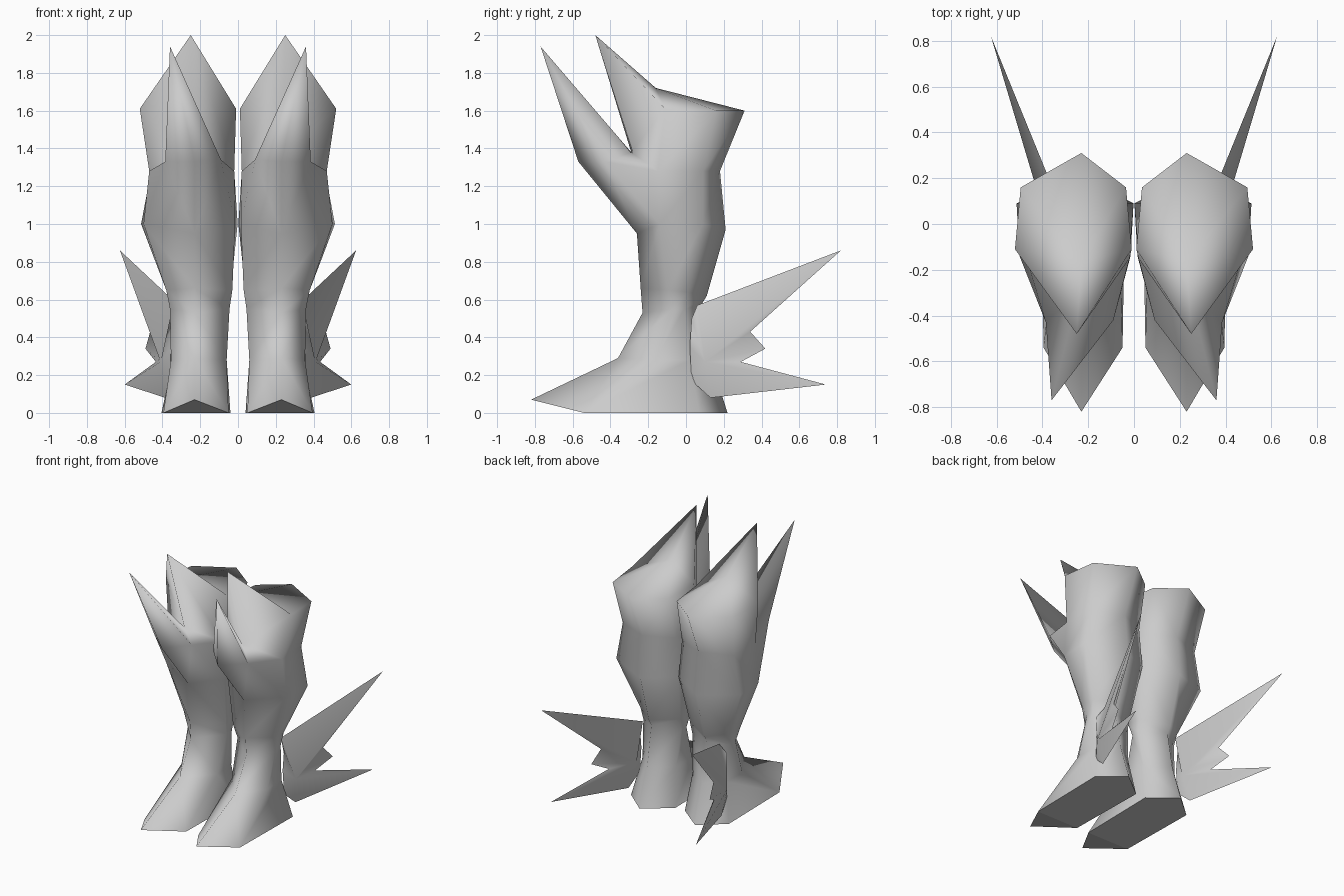
import bpy, bmesh, math

cube = bpy.data.objects.get("Cube")
if cube:
    bpy.data.objects.remove(cube)

GREY = (0.6, 0.6, 0.6, 1)
grey = bpy.data.materials.new("grey_armour")
grey.use_nodes = True
grey.diffuse_color = GREY
grey.node_tree.nodes["Principled BSDF"].inputs["Base Color"].default_value = GREY


def build(name, points, faces, angle):
    """Make the part for the left boot and its mirror for the right boot."""
    for side, sign in (("left", 1), ("right", -1)):
        bm = bmesh.new()
        verts = [bm.verts.new((sign * x, y, z)) for x, y, z in points]
        for face in faces:
            bm.faces.new([verts[i] for i in face])
        bmesh.ops.recalc_face_normals(bm, faces=bm.faces)
        mesh = bpy.data.meshes.new(name)
        bm.to_mesh(mesh)
        bm.free()
        mesh.materials.append(grey)
        obj = bpy.data.objects.new(side + "_" + name, mesh)
        bpy.context.collection.objects.link(obj)
        bpy.ops.object.select_all(action="DESELECT")
        obj.select_set(True)
        bpy.context.view_layer.objects.active = obj
        bpy.ops.object.shade_smooth_by_angle(angle=math.radians(angle))
        # The sole stays flat
        for poly in mesh.polygons:
            if poly.normal.z < -.9:
                poly.use_smooth = False


# Boot: six-sided rings from sole to rim
# inner x, outer x, back inset, then (y, z) of front, front sides, back sides, back
rings = [
    (.05, .395, -.01, (-.82, .07), (-.54, 0), (.07, 0), (.22, 0)),
    (.06, .355, .01, (-.36, .29), (-.16, .28), (.02, .28), (.13, .28)),
    (.045, .36, 0, (-.23, .53), (-.07, .55), (-.01, .55), (.08, .57)),
    (.03, .38, .01, (-.24, .66), (-.1, .65), (.01, .64), (.11, .62)),
    (.015, .5, -.013, (-.26, .95), (-.14, 1), (.09, 1), (.21, .97)),
    (.02, .47, .01, (-.57, 1.33), (-.15, 1.28), (.09, 1.28), (.18, 1.28)),
    (.01, .52, .025, (-.48, 2), (-.11, 1.61), (.16, 1.6), (.31, 1.6)),
]
points = []
for inner, outer, inset, front, front_side, back_side, back in rings:
    middle = .25 if front[1] > 1.5 else .23
    points += [(middle, *front), (outer, *front_side), (outer - inset, *back_side),
               (.23, *back), (inner + inset, *back_side), (inner, *front_side)]

# Cap peak, knee spike tip, its base corners, and the notch behind it
top = len(points) - 6
knee = top - 6
calf = knee - 6
peak, tip, outer_base, inner_base, notch = range(top + 6, top + 11)
points += [(.23, -.16, 1.72), (.36, -.77, 1.94), (.385, -.43, 1.33),
           (.09, -.42, 1.34), (.24, -.29, 1.38)]

faces = [(0, 1, 5), (1, 2, 3, 4, 5)]                    # toe and sole
faces += [(0, 1, 6), (1, 7, 6), (0, 6, 5), (5, 6, 11)]  # instep
for start in range(0, top, 6):
    for i in range(6):
        a, b = start + i, start + (i + 1) % 6
        if start in (0, calf) and i in (0, 5):
            continue
        # The thigh starts at the notch, behind the knee spike
        low_a, low_b = [notch if v == knee else v for v in (a, b)]
        faces.append((low_a, low_b, b + 6, a + 6))
# Knee guard: swells from the calf into the spike
for base, i in ((outer_base, 1), (inner_base, 5)):
    faces += [(calf, knee, base), (calf, base, calf + i),
              (calf + i, base, knee + i), (tip, knee, base),
              (tip, base, notch), (base, knee + i, notch)]
faces += [(top + i, top + (i + 1) % 6, peak) for i in range(6)]
build("boot", points, faces, 180)

# Ankle wing: jagged thin blade, thickest near its root
wing = [(.625, .82, .86), (.465, .34, .43), (.49, .42, .34), (.435, .29, .27),
        (.6, .74, .15), (.385, .13, .08), (.36, .03, .17), (.355, .02, .35),
        (.36, .03, .5), (.315, .06, .57)]
n = len(wing)
wing += [(.375 + side * .035, .1, .27) for side in (-1, 1)]
build("ankle_wing", wing,
      [(i, (i + 1) % n, n + s) for i in range(n) for s in (0, 1)], 70)
